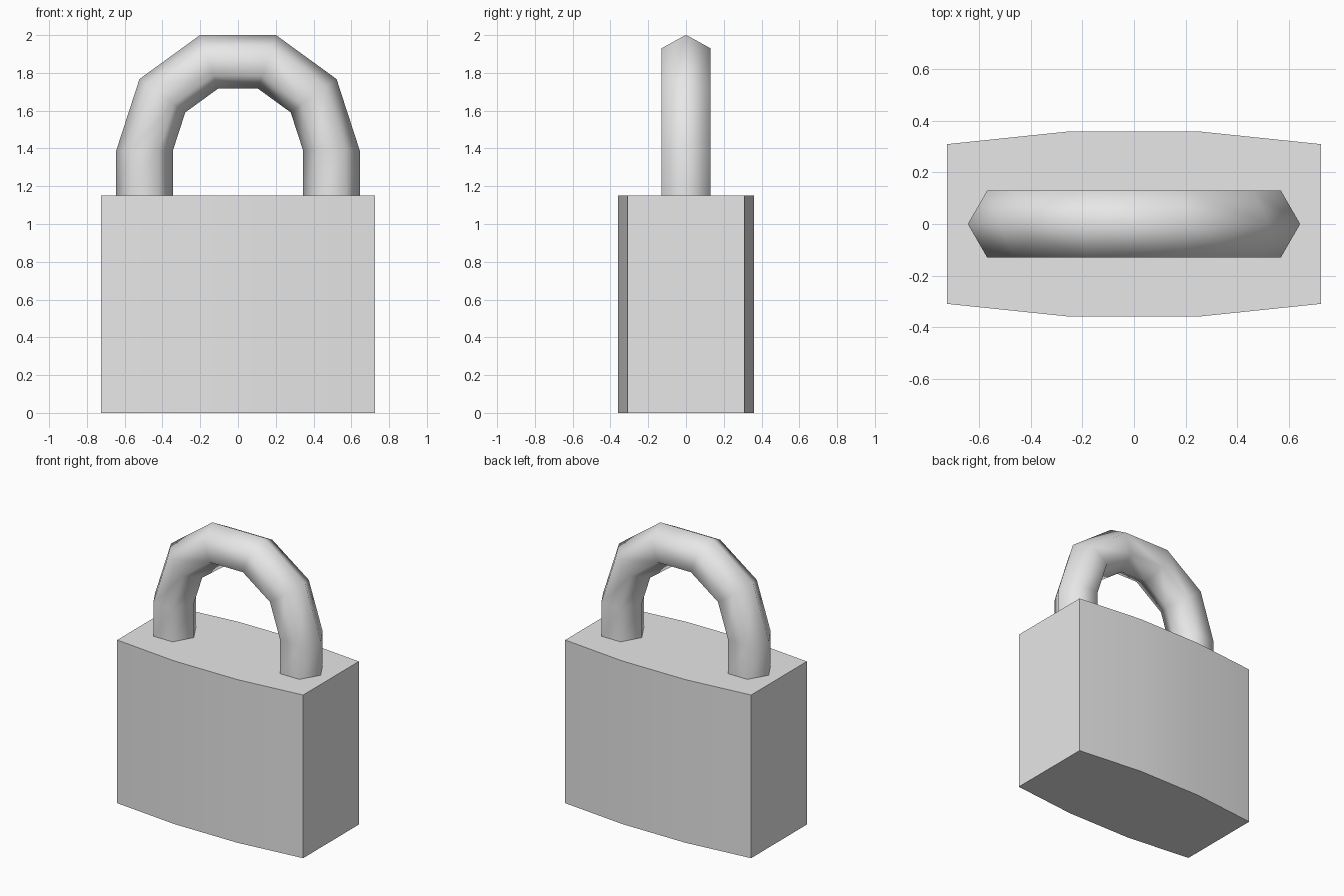
import bpy, bmesh
from math import cos, sin, pi

cube = bpy.data.objects.get("Cube")
if cube:
    bpy.data.objects.remove(cube)

grey = bpy.data.materials.new("plain grey")
grey.use_nodes = True
colour = (0.8, 0.8, 0.8, 1)
grey.diffuse_color = colour
grey.node_tree.nodes["Principled BSDF"].inputs["Base Color"].default_value = colour


def add_object(name, bm):
    bmesh.ops.recalc_face_normals(bm, faces=bm.faces)
    mesh = bpy.data.meshes.new(name)
    bm.to_mesh(mesh)
    bm.free()
    mesh.materials.append(grey)
    obj = bpy.data.objects.new(name, mesh)
    bpy.context.collection.objects.link(obj)
    return obj


# Body: bowed outline extruded upward
BODY_HEIGHT = 1.15
front = [(-0.725, -0.31), (-0.245, -0.36), (0.245, -0.36), (0.725, -0.31)]
outline = front + [(-x, -y) for x, y in front]
bm = bmesh.new()
base = bm.faces.new([bm.verts.new((x, y, 0)) for x, y in outline])
top = bmesh.ops.extrude_face_region(bm, geom=[base], use_keep_orig=True)
top_verts = [v for v in top["geom"] if isinstance(v, bmesh.types.BMVert)]
bmesh.ops.translate(bm, verts=top_verts, vec=(0, 0, BODY_HEIGHT))
body = add_object("lock_body", bm)

bpy.ops.object.select_all(action='DESELECT')
body.select_set(True)
bpy.context.view_layer.objects.active = body
bpy.ops.object.shade_smooth_by_angle(angle=pi / 6)

# Shackle: hexagonal tube swept up one leg, round the arch, down the other
ARCH_RADIUS, TUBE_RADIUS, ARCH_Z = 0.495, 0.15, 1.388
SIDES, STEPS = 6, 5
stations = [(0, BODY_HEIGHT - 0.01)]
stations += [(pi * i / STEPS, ARCH_Z) for i in range(STEPS + 1)]
stations += [(pi, BODY_HEIGHT - 0.01)]
bm = bmesh.new()
rings = []
for turn, z in stations:
    ring = []
    for k in range(SIDES):
        a = 2 * pi * k / SIDES
        r = ARCH_RADIUS + TUBE_RADIUS * cos(a)
        ring.append(bm.verts.new((r * cos(turn), TUBE_RADIUS * sin(a), z + r * sin(turn))))
    rings.append(ring)
for lower, upper in zip(rings, rings[1:]):
    for k in range(SIDES):
        n = (k + 1) % SIDES
        bm.faces.new((lower[k], lower[n], upper[n], upper[k])).smooth = True
add_object("shackle", bm)
